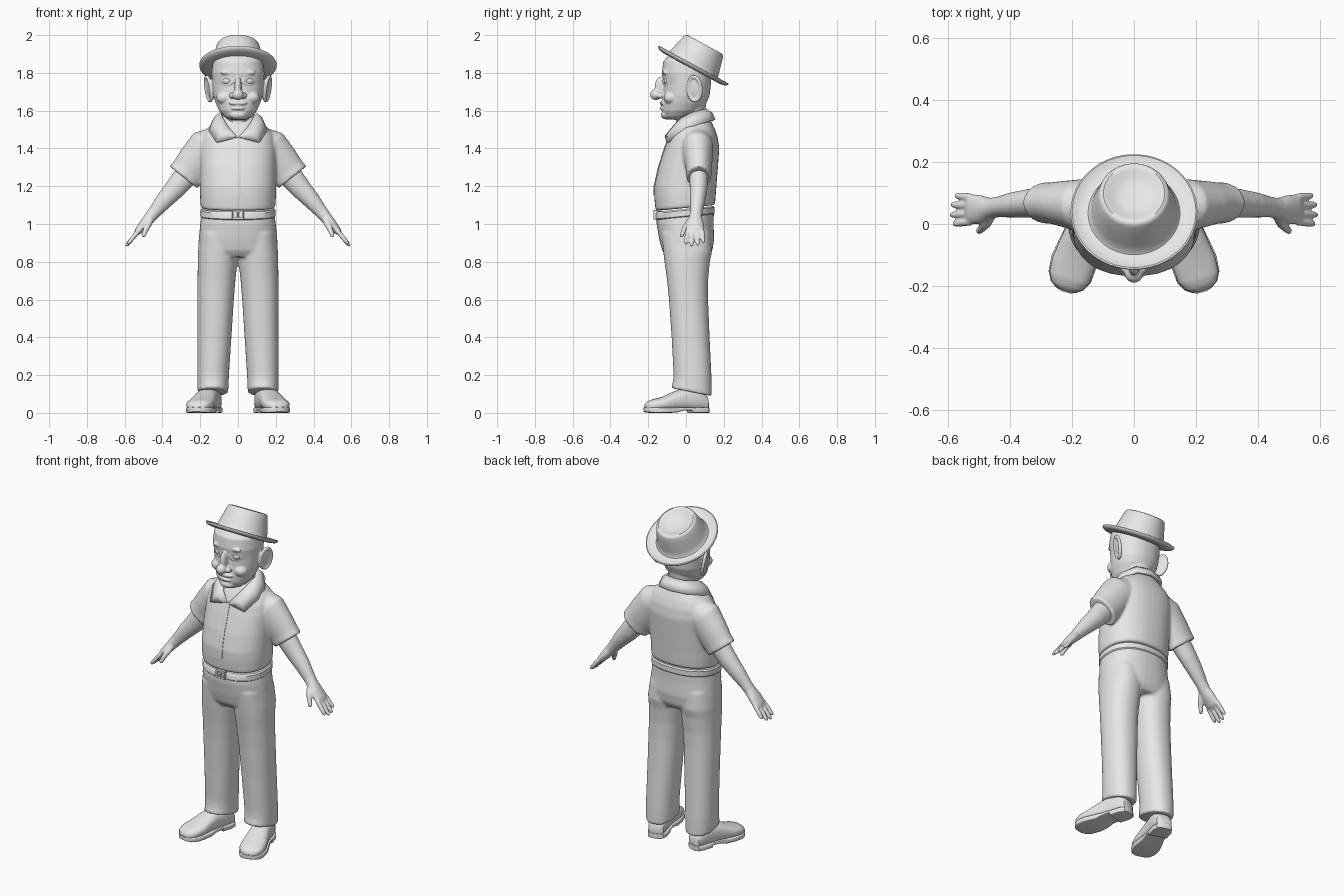
import bpy, bmesh, math
from mathutils import Vector, Matrix

if "Cube" in bpy.data.objects:
    bpy.data.objects.remove(bpy.data.objects["Cube"])

grey = bpy.data.materials.new("plain_grey")
grey.diffuse_color = (0.8, 0.8, 0.8, 1)
grey.use_nodes = True
grey.node_tree.nodes["Principled BSDF"].inputs["Base Color"].default_value = grey.diffuse_color


def sgnpow(a, p):
    return math.copysign(abs(a) ** p, a)


def loft(bm, rings, n=40, p=2.0):
    """Skin a closed solid over superellipse rings given as (centre, u, v)."""
    rows = []
    for c, u, v in rings:
        row = []
        for i in range(n):
            a = 2 * math.pi * i / n
            row.append(bm.verts.new(Vector(c) + Vector(u) * sgnpow(math.cos(a), 2 / p)
                                    + Vector(v) * sgnpow(math.sin(a), 2 / p)))
        rows.append(row)
    for a, b in zip(rows, rows[1:]):
        for i in range(n):
            j = (i + 1) % n
            bm.faces.new((a[i], a[j], b[j], b[i]))
    bm.faces.new(rows[0])
    bm.faces.new(rows[-1])


def zring(z, x0, x1, y0, y1, slope=0.0):
    """Level ring filling a box, optionally sheared along y."""
    rx, ry = (x1 - x0) / 2, (y1 - y0) / 2
    return ((x0 + x1) / 2, (y0 + y1) / 2, z), (rx, 0, 0), (0, ry, slope * ry)


def tube(bm, pts, n=24, p=2.0, s=1):
    """Limb through points (x, y, z, radius across, radius along y)."""
    rings = []
    for i, (x, y, z, r, ry) in enumerate(pts):
        a, b = pts[max(i - 1, 0)], pts[min(i + 1, len(pts) - 1)]
        d = Vector((b[0] - a[0], 0, b[2] - a[2])).normalized()
        rings.append(((s * x, y, z), (-d.z * r * s, 0, d.x * r), (0, ry, 0)))
    loft(bm, rings, n, p)


def blob(bm, c, r, rot=None):
    m = Matrix.Translation(c) @ (rot or Matrix()) @ Matrix.Diagonal((*r, 1))
    bmesh.ops.create_uvsphere(bm, u_segments=32, v_segments=20, radius=1, matrix=m)


def hoop(bm, c, r1, r2, thick, rot):
    """Oval ring lying in the local xy plane."""
    m = Matrix.Translation(c) @ rot
    n, k, rows = 32, 10, []
    for i in range(n):
        a = 2 * math.pi * i / n
        rows.append([bm.verts.new(m @ Vector((
            math.cos(a) * (r1 + thick * math.cos(b)), math.sin(a) * (r2 + thick * math.cos(b)),
            thick * math.sin(b)))) for b in [2 * math.pi * j / k for j in range(k)]])
    for i in range(n):
        a, b = rows[i], rows[(i + 1) % n]
        for j in range(k):
            bm.faces.new((a[j], a[(j + 1) % k], b[(j + 1) % k], b[j]))


def finish(name, bm, voxel=0, smooth=4, mirror=False, thick=0):
    bmesh.ops.recalc_face_normals(bm, faces=bm.faces)
    me = bpy.data.meshes.new(name)
    bm.to_mesh(me)
    bm.free()
    me.materials.append(grey)
    ob = bpy.data.objects.new(name, me)
    bpy.context.collection.objects.link(ob)
    bpy.ops.object.select_all(action='DESELECT')
    bpy.context.view_layer.objects.active = ob
    ob.select_set(True)
    bpy.ops.object.shade_smooth_by_angle(angle=math.radians(40))
    if voxel:
        m = ob.modifiers.new("blend", 'REMESH')
        m.mode, m.voxel_size, m.use_smooth_shade = 'VOXEL', voxel, True
        m = ob.modifiers.new("soften", 'SMOOTH')
        m.factor, m.iterations = 0.5, smooth
    if mirror:
        ob.modifiers.new("mirror", 'MIRROR')
    if thick:
        m = ob.modifiers.new("thickness", 'SOLIDIFY')
        m.thickness, m.offset = thick, 0
    return ob


# Trousers: pelvis and two legs blended together
bm = bmesh.new()
loft(bm, [zring(z, -x, x, a, b) for z, x, a, b in (
    (1.07, .19, -.155, .148), (1.0, .2, -.156, .146), (.92, .208, -.142, .149),
    (.86, .211, -.126, .14), (.825, .2, -.1, .12))], p=2.3)
for s in (-1, 1):
    rings = []
    for z, x0, x1, a, b, t in (
            (.95, .01, .2, -.13, .13, 0), (.85, .0, .212, -.12, .137, 0), (.8, .003, .213, -.114, .126, 0),
            (.7, .014, .214, -.1, .117, 0), (.6, .022, .215, -.09, .117, 0), (.4, .035, .215, -.076, .125, 0),
            (.2, .048, .216, -.066, .135, -.1), (.15, .05, .215, -.068, .136, -.2), (.11, .052, .214, -.078, .137, -.2)):
        lo, hi = sorted((s * x0, s * x1))
        rings.append(zring(z, lo, hi, a, b, t))
    loft(bm, rings, p=2.2)
finish("trousers", bm, .008, 5)

# Shirt: torso and short sleeves blended together
bm = bmesh.new()
torso = [(1.085, .19, -.152, .146, .1), (1.092, .198, -.162, .154, .1), (1.15, .201, -.168, .158, .05),
         (1.2, .201, -.168, .161, 0), (1.3, .202, -.146, .169, 0), (1.4, .203, -.114, .176, 0),
         (1.46, .195, -.092, .168, 0), (1.5, .17, -.072, .154, 0), (1.54, .12, -.046, .135, 0),
         (1.575, .085, -.015, .11, 0)]
loft(bm, [zring(z, -x, x, a, b, t) for z, x, a, b, t in torso], p=2.3)
for s in (-1, 1):
    tube(bm, [(.1, .06, 1.43, .09, .085), (.17, .06, 1.40, .105, .085), (.22, .065, 1.335, .1, .075),
              (.262, .068, 1.28, .094, .067), (.288, .068, 1.247, .094, .067)], s=s)
finish("shirt", bm, .008, 5)

# Button placket down the chest
bm = bmesh.new()
loft(bm, [((0, a + .002, z), (.013, 0, 0), (0, .005, 0)) for z, x, a, b, t in torso[2:7]], 12, 4)
finish("placket", bm)

# Shirt collar with pointed flaps
bm = bmesh.new()
top = [(0, .105, 1.605), (.06, .092, 1.602), (.088, .035, 1.588), (.08, -.025, 1.56),
       (.05, -.068, 1.51), (.004, -.094, 1.455)]
low = [(0, .15, 1.55), (.085, .13, 1.545), (.14, .05, 1.52), (.15, -.02, 1.49),
       (.112, -.098, 1.432), (.03, -.102, 1.452)]
for s in (-1, 1):
    rows = []
    for a, b in zip(top, low):
        a, b = Vector(a), Vector(b)
        mid = (a + b) / 2 + Vector((a.x * .08, (a.y - .03) * .08, .008))
        rows.append([bm.verts.new((s * q.x, q.y, q.z)) for q in (a, mid, b)])
    for a, b in zip(rows, rows[1:]):
        for j in (0, 1):
            bm.faces.new((a[j], a[j + 1], b[j + 1], b[j]))
bmesh.ops.remove_doubles(bm, verts=bm.verts, dist=.001)
finish("collar", bm, thick=.014)

# Belt and buckle
bm = bmesh.new()
loft(bm, [zring(z, -x, x, -.162 + .2 - x, .153 - .2 + x, .1) for z, x in (
    (1.035, .192), (1.042, .199), (1.072, .199), (1.08, .192))], 64, 2.3)
finish("belt", bm)
bm = bmesh.new()
for z, h, w in ((1.068, .005, .03), (1.03, .005, .03)):
    loft(bm, [zring(z - h, -w, w, -.172, -.15), zring(z + h, -w, w, -.172, -.15)], 16, 6)
for x in (-.026, 0, .026):
    loft(bm, [zring(1.028, x - .005, x + .005, -.172, -.15), zring(1.07, x - .005, x + .005, -.172, -.15)], 16, 6)
finish("buckle", bm)

# Bare arms, hands and fingers
bm = bmesh.new()
tube(bm, [(.23, .068, 1.32, .06, .05), (.285, .068, 1.245, .062, .05), (.335, .067, 1.185, .055, .047),
          (.39, .062, 1.125, .046, .041), (.44, .055, 1.065, .035, .033), (.465, .05, 1.035, .031, .034),
          (.495, .047, 1.0, .027, .046), (.525, .047, .965, .021, .049), (.54, .047, .948, .012, .044)])
for y0, y1, ln in ((.086, .091, .068), (.06, .062, .086), (.033, .03, .09), (.008, .001, .078)):
    k = (.528, .962)
    tube(bm, [(k[0] + .633 * ln * t, y0 + (y1 - y0) * t, k[1] - .774 * ln * t, r, r)
              for t, r in ((0, .013), (.5, .0125), (.9, .011), (1.05, .009), (1.14, .004))], 14)
tube(bm, [(.462, .03, 1.03, .018, .018), (.477, .004, .995, .019, .018), (.49, -.012, .965, .014, .014),
          (.5, -.022, .94, .012, .011), (.504, -.025, .93, .005, .005)], 14)
finish("arms", bm, .0045, 3, mirror=True)

# Head with neck, ears, nose, cheeks and lips
bm = bmesh.new()
loft(bm, [zring(z, -x, x, a, b) for z, x, a, b in (
    (1.552, .04, -.1, -.02), (1.568, .072, -.117, .03), (1.6, .1, -.126, .075), (1.64, .118, -.126, .108),
    (1.68, .13, -.121, .125), (1.74, .137, -.118, .132), (1.8, .14, -.128, .136), (1.86, .133, -.12, .13),
    (1.92, .1, -.07, .1))], 48, 2.15)
loft(bm, [zring(z, -x, x, a, b) for z, x, a, b in (
    (1.4, .08, -.07, .1), (1.5, .075, -.055, .1), (1.58, .075, -.045, .1), (1.66, .09, -.05, .11))])
blob(bm, (0, -.133, 1.725), (.019, .033, .055))
blob(bm, (0, -.16, 1.685), (.03, .03, .029))
blob(bm, (0, -.105, 1.578), (.045, .028, .024))
blob(bm, (0, -.126, 1.64), (.05, .013, .011))
blob(bm, (0, -.126, 1.613), (.036, .014, .01))
for s in (-1, 1):
    blob(bm, (s * .028, -.137, 1.68), (.019, .022, .017))
    blob(bm, (s * .072, -.08, 1.668), (.043, .038, .034))
    blob(bm, (s * .055, -.11, 1.802), (.038, .014, .013))
    hoop(bm, (s * .056, -.108, 1.757), .029, .018, .006,
         Matrix.Rotation(s * .4, 4, 'Z') @ Matrix.Rotation(math.pi / 2, 4, 'X'))
    turn = Matrix.Rotation(s * -.35, 4, 'Z') @ Matrix.Rotation(s * .15, 4, 'Y')
    blob(bm, (s * .148, .04, 1.712), (.012, .038, .062), turn)
    hoop(bm, (s * .156, .045, 1.716), .064, .036, .01, turn @ Matrix.Rotation(math.pi / 2, 4, 'Y'))
finish("head", bm, .0045, 4)

# Eyeballs
bm = bmesh.new()
for s in (-1, 1):
    blob(bm, (s * .056, -.095, 1.757), (.028, .022, .02))
finish("eyes", bm)

# Tilted hat with curled brim and dented crown
bm = bmesh.new()
tilt = Matrix.Translation((0, .033, 1.83)) @ Matrix.Rotation(math.radians(-28.5), 4, 'X')
rings = []
for r, h in ((.11, -.008), (.17, -.008), (.196, -.002), (.206, .008), (.207, .014), (.202, .016), (.19, .01),
             (.165, .003), (.15, .005), (.143, .014), (.137, .04), (.124, .09), (.115, .125),
             (.11, .134), (.1, .138), (.088, .134), (.07, .122), (.04, .116), (.01, .115)):
    rings.append((tilt @ Vector((0, 0, h)), tilt.to_3x3() @ Vector((r * .99, 0, 0)),
                  tilt.to_3x3() @ Vector((0, r * 1.02, 0))))
loft(bm, rings, 64)
finish("hat", bm)


# Shoes: rounded upper and a stepped sole, splayed outward
def shoe_ring(l, w, lo, hi):
    a = math.radians(16)
    return ((.125 + l * math.sin(a), .118 - l * math.cos(a), (lo + hi) / 2),
            (w * math.cos(a), w * math.sin(a), 0), (0, 0, (hi - lo) / 2))


bm = bmesh.new()
loft(bm, [shoe_ring(l, w, .012, h) for l, w, h in (
    (.003, .025, .06), (.012, .044, .09), (.05, .054, .13), (.1, .055, .135), (.15, .057, .128), (.2, .064, .108),
    (.25, .071, .085), (.3, .068, .073), (.33, .052, .062), (.344, .03, .048), (.348, .012, .038))], 32, 2.5)
finish("shoe_uppers", bm, mirror=True)
bm = bmesh.new()
loft(bm, [shoe_ring(l, w, lo, .03) for l, w, lo in (
    (0, .026, 0), (.01, .045, 0), (.04, .056, 0), (.1, .056, 0), (.104, .056, .014), (.15, .058, .012),
    (.19, .066, .001), (.25, .075, 0), (.3, .071, 0), (.33, .055, .001), (.346, .032, .004), (.352, .014, .008))], 32, 8)
finish("shoe_soles", bm, mirror=True)
